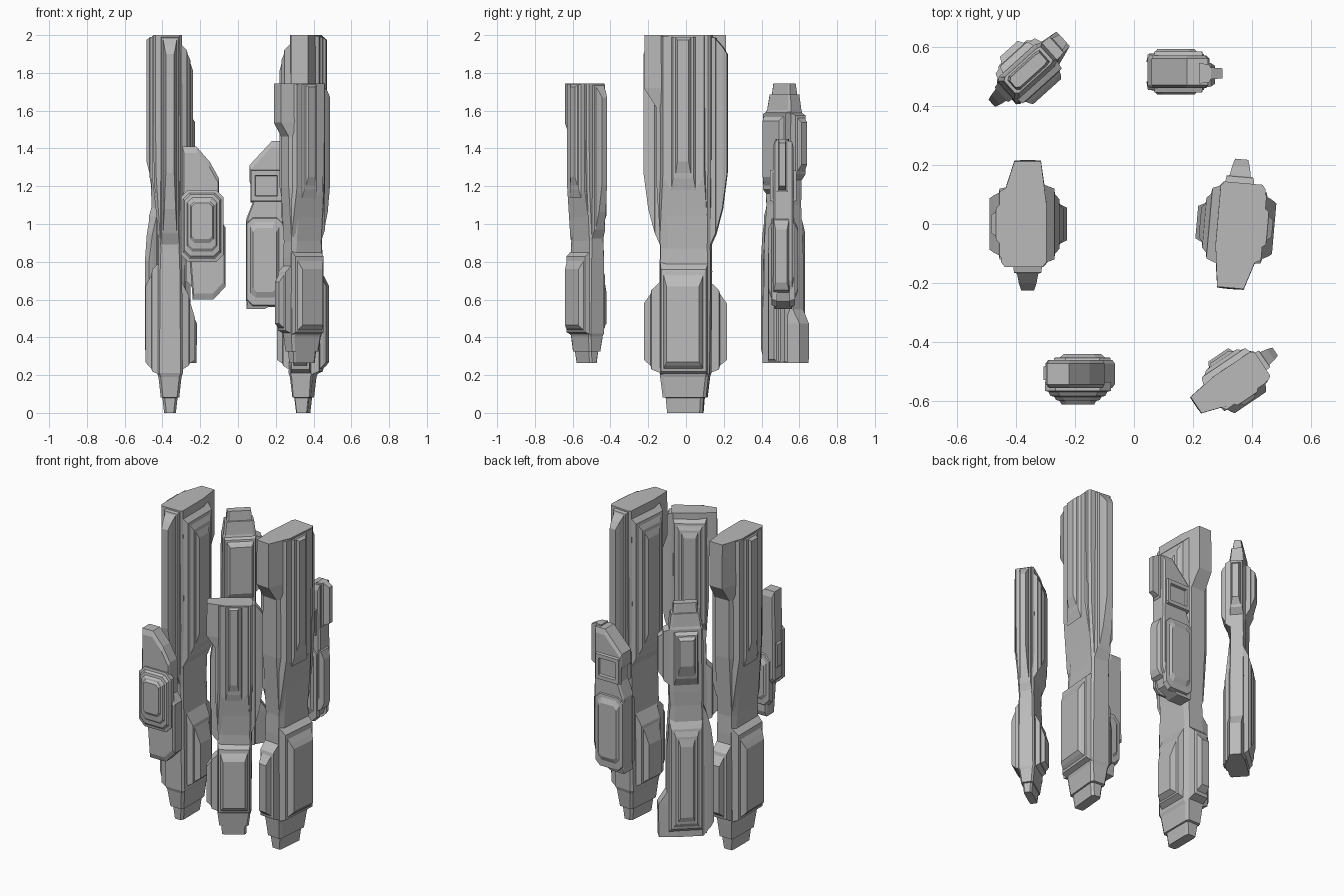
import bpy, bmesh, math
from mathutils import Matrix

stone = bpy.data.materials.new("light_grey")
stone.diffuse_color = (0.49, 0.49, 0.49, 1)


def loft(bm, rings):
    """Skin a list of equal-length point rings and cap both ends."""
    loops = [[bm.verts.new(p) for p in ring] for ring in rings]
    n = len(loops[0])
    for a, b in zip(loops, loops[1:]):
        for i in range(n):
            j = (i + 1) % n
            bm.faces.new((a[i], a[j], b[j], b[i]))
    bm.faces.new(loops[0])
    bm.faces.new(loops[-1])


def panel(bm, axis, sign, steps, u=0, chamfer=0):
    """Stepped panel on a side; steps are (distance out, half width, z low, z high)."""
    rings = []
    for d, h, z0, z1 in steps:
        c = chamfer * h
        if c:
            prof = [(-h, z0 + c), (-h + c, z0), (h - c, z0), (h, z0 + c),
                    (h, z1 - c), (h - c, z1), (-h + c, z1), (-h, z1 - c)]
        else:
            prof = [(-h, z0), (h, z0), (h, z1), (-h, z1)]
        if axis == 'X':
            rings.append([(sign * d, u + t, z) for t, z in prof])
        else:
            rings.append([(u + t, sign * d, z) for t, z in prof])
    loft(bm, rings)


def finish(bm, name):
    bmesh.ops.recalc_face_normals(bm, faces=bm.faces)
    mesh = bpy.data.meshes.new(name)
    bm.to_mesh(mesh)
    bm.free()
    mesh.materials.append(stone)
    return mesh


def tall_shard():
    bm = bmesh.new()
    # core: z, left half width, right half width, back half width, front y, back y, shoulder length
    core = [(0, .031, .031, .026, -.095, .093, .02), (.08, .04, .04, .035, -.1, .1, .02),
            (.082, .049, .049, .042, -.115, .115, .02), (.19, .061, .061, .05, -.128, .128, .02),
            (.21, .068, .068, .055, -.135, .13, .03), (.75, .064, .064, .05, -.14, .13, .03),
            (.87, .06, .06, .05, -.138, .125, .04), (1.25, .085, .068, .05, -.143, .15, .06),
            (1.62, .09, .066, .05, -.145, .15, .08), (1.72, .09, .065, .045, -.145, .215, .14),
            (2, .09, .063, .045, -.145, .212, .14)]
    loft(bm, [[(-n, yb, z), (n, yb, z), (r, yb - s, z), (r, yf + .015, z),
               (r - .012, yf, z), (.012 - l, yf, z), (-l, yf + .015, z), (-l, yb - s, z)]
              for z, l, r, n, yf, yb, s in core])
    # long front fin
    panel(bm, 'Y', -1, [(.12, .052, .85, 1.995), (.165, .046, .95, 1.985), (.168, .036, .96, 1.975),
                        (.2, .03, 1.08, 1.94), (.225, .022, 1.27, 1.9)])
    # upper side panels
    panel(bm, 'X', -1, [(.055, .13, .9, 1.995), (.095, .11, 1.25, 1.995), (.095, .065, 1.18, 1.99),
                        (.107, .055, 1.24, 1.99), (.109, .04, 1.27, 1.985), (.124, .03, 1.33, 1.975)])
    panel(bm, 'X', 1, [(.05, .135, .98, 1.96), (.09, .12, 1.06, 1.92), (.093, .1, 1.08, 1.9),
                       (.107, .085, 1.12, 1.87), (.109, .065, 1.14, 1.85), (.122, .05, 1.2, 1.81)])
    # lower side panels
    panel(bm, 'X', -1, [(.05, .128, .2, .8), (.095, .12, .22, .76), (.098, .105, .235, .73),
                        (.115, .097, .25, .7), (.13, .086, .27, .67)])
    panel(bm, 'X', 1, [(.05, .1, .22, .72), (.1, .085, .25, .62), (.103, .07, .26, .6),
                       (.133, .055, .28, .5)])
    # lower back panel
    panel(bm, 'Y', 1, [(.1, .055, .2, .72), (.175, .048, .23, .65), (.18, .036, .25, .63),
                       (.216, .026, .28, .58)])
    return finish(bm, "tall_shard")


def slab(bm, outline, y0, y1, edge):
    """Flat body from an x-z outline with a narrower rim front and back."""
    cx = sum(p[0] for p in outline) / len(outline)
    cz = sum(p[1] for p in outline) / len(outline)

    def ring(k, y):
        return [(cx + (x - cx) * k, y, cz + (z - cz) * k) for x, z in outline]
    loft(bm, [ring(.92, y0), ring(1, y0 + edge), ring(1, y1 - edge), ring(.92, y1)])


def front_chip():
    bm = bmesh.new()
    slab(bm, [(-.115, .81), (-.04, .81), (.03, .73), (.08, .64), (.08, .43), (.115, .38),
              (.115, .07), (.05, 0), (-.06, 0), (-.075, .2), (-.12, .25)], -.04, .055, .012)
    # stepped cut-corner front panel
    panel(bm, 'Y', -1, [(.02, .112, .2, .58), (.05, .112, .2, .58), (.053, .1, .215, .565),
                        (.067, .093, .23, .555), (.07, .08, .255, .54), (.081, .074, .27, .53),
                        (.084, .062, .3, .52), (.096, .055, .32, .51)], u=-.01, chamfer=.33)
    # back and side panels
    panel(bm, 'Y', 1, [(.035, .1, .06, .42), (.062, .095, .08, .4), (.064, .075, .11, .38),
                       (.075, .063, .13, .36)], u=.005, chamfer=.4)
    panel(bm, 'X', -1, [(.1, .03, .3, .5), (.127, .022, .33, .47)], u=.01)
    return finish(bm, "front_chip")


def back_chip():
    bm = bmesh.new()
    slab(bm, [(.08, .89), (.01, .89), (-.11, .76), (-.11, .68), (-.09, .65), (-.09, .57),
              (-.125, .48), (-.125, 0), (-.03, 0), (.05, .04), (.085, .15)], -.06, .05, .01)
    for s, d in ((-1, .058), (1, .048)):
        # tall cut-corner panel
        panel(bm, 'Y', s, [(d - .02, .1, .01, .5), (d + .008, .095, .02, .48),
                           (d + .01, .075, .06, .46), (d + .024, .063, .09, .43)],
              u=-.028, chamfer=.33)
        # raised frame around a slot
        for z0, z1 in ((.565, .605), (.7, .74)):
            panel(bm, 'Y', s, [(d - .01, .085, z0, z1), (d + .016, .08, z0 + .008, z1 - .008)], u=-.02)
        for u in (-.09, .05):
            panel(bm, 'Y', s, [(d - .01, .015, .58, .725), (d + .016, .011, .585, .72)], u=u)
    # side tab and lower side panel
    panel(bm, 'X', 1, [(.05, .035, .6, .9), (.085, .03, .62, .9), (.09, .02, .63, .9),
                       (.13, .017, .65, .88)], u=-.01)
    panel(bm, 'X', 1, [(.05, .045, .08, .5), (.09, .04, .1, .47), (.105, .03, .14, .42)], u=-.015)
    return finish(bm, "back_chip")


def place(mesh, name, x, y, z, turn=0, size=1, flip=False):
    m = Matrix.Translation((x, y, z)) @ Matrix.Rotation(math.radians(turn), 4, 'Z')
    if flip:
        m = m @ Matrix.Rotation(math.pi, 4, 'Y')
    ob = bpy.data.objects.new(name, mesh)
    bpy.context.collection.objects.link(ob)
    ob.matrix_world = m @ Matrix.Scale(size, 4)


# four tall shards, one of them upside down, and two small chips
tall = tall_shard()
place(tall, "left_shard", -.36, 0, 0)
place(tall, "right_shard", .345, -.005, 0, 175)
place(tall, "front_right_shard", .34, -.525, .265, 124, .74)
place(tall, "back_left_shard", -.358, .52, 1.745, -48, .74, True)
place(front_chip(), "front_left_chip", -.18, -.515, .6)
place(back_chip(), "back_right_chip", .17, .52, .55)
